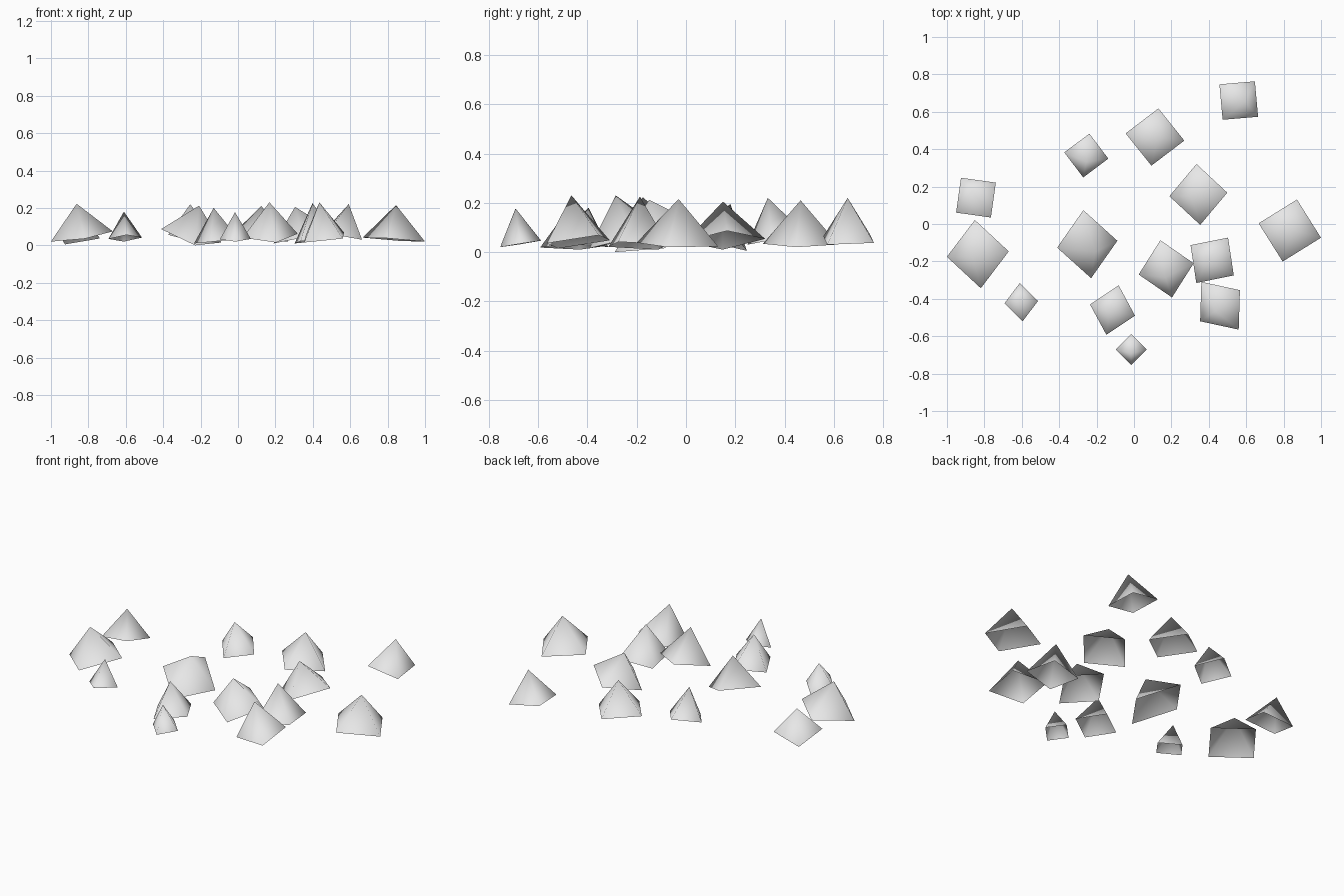
import bpy, bmesh, math
from mathutils import Vector

# One plain light grey
grey = bpy.data.materials.new("light_grey")
grey.diffuse_color = (0.8, 0.8, 0.8, 1.0)

# centre x, y | half diagonals a, b | yaw | apex x, y, z | lowest corner z
PYRAMIDS = [
    (-0.845, 0.141, 0.133, 0.133, 37, -0.865, 0.180, 0.195, 0.005),
    (-0.255, 0.366, 0.119, 0.118, -8, -0.255, 0.332, 0.220, 0.03),
    (0.112, 0.465, 0.158, 0.154, -7, 0.125, 0.465, 0.210, 0.02),
    (0.560, 0.660, 0.135, 0.134, -40, 0.592, 0.656, 0.220, 0.03),
    (0.344, 0.158, 0.155, 0.163, 3.5, 0.305, 0.150, 0.205, 0.01),
    (0.833, -0.035, 0.171, 0.170, -13, 0.845, -0.030, 0.215, 0.02),
    (-0.250, -0.108, 0.162, 0.183, 6.5, -0.208, -0.150, 0.212, 0.0),
    (-0.835, -0.161, 0.166, 0.183, 5, -0.863, -0.175, 0.222, 0.02),
    (-0.603, -0.418, 0.090, 0.103, 4, -0.610, -0.395, 0.180, 0.02),
    (0.172, -0.240, 0.150, 0.156, 11.5, 0.168, -0.285, 0.230, 0.015),
    (0.418, -0.194, 0.148, 0.141, 55, 0.398, -0.187, 0.225, 0.01),
    (0.460, -0.437, 0.135, 0.162, 38, 0.435, -0.465, 0.230, 0.015),
    (-0.115, -0.460, 0.124, 0.136, -14, -0.130, -0.460, 0.200, 0.01),
    (-0.014, -0.671, 0.083, 0.083, 0, -0.016, -0.692, 0.177, 0.02),
]


def pyramid(name, cx, cy, a, b, yaw, ax, ay, az, low):
    """Hollow four-sided pyramid, its base tilted square to its axis."""
    t = math.radians(yaw)
    u = Vector((math.cos(t), math.sin(t))) * a
    v = Vector((-math.sin(t), math.cos(t))) * b
    slope = Vector((ax - cx, ay - cy)) / (az - 0.045)
    offsets = [u, v, -u, -v]
    cz = low + max(slope.dot(o) for o in offsets)
    bm = bmesh.new()
    base = [bm.verts.new((cx + o.x, cy + o.y, cz - slope.dot(o))) for o in offsets]
    apex = bm.verts.new((ax, ay, az))
    for i in range(4):
        f = bm.faces.new((base[i], base[(i + 1) % 4], apex))
        f.smooth = True
    mesh = bpy.data.meshes.new(name)
    bm.to_mesh(mesh)
    bm.free()
    mesh.materials.append(grey)
    bpy.context.collection.objects.link(bpy.data.objects.new(name, mesh))


# Scattered pyramids
for i, p in enumerate(PYRAMIDS, 1):
    pyramid(f"pyramid_{i:02d}", *p)
